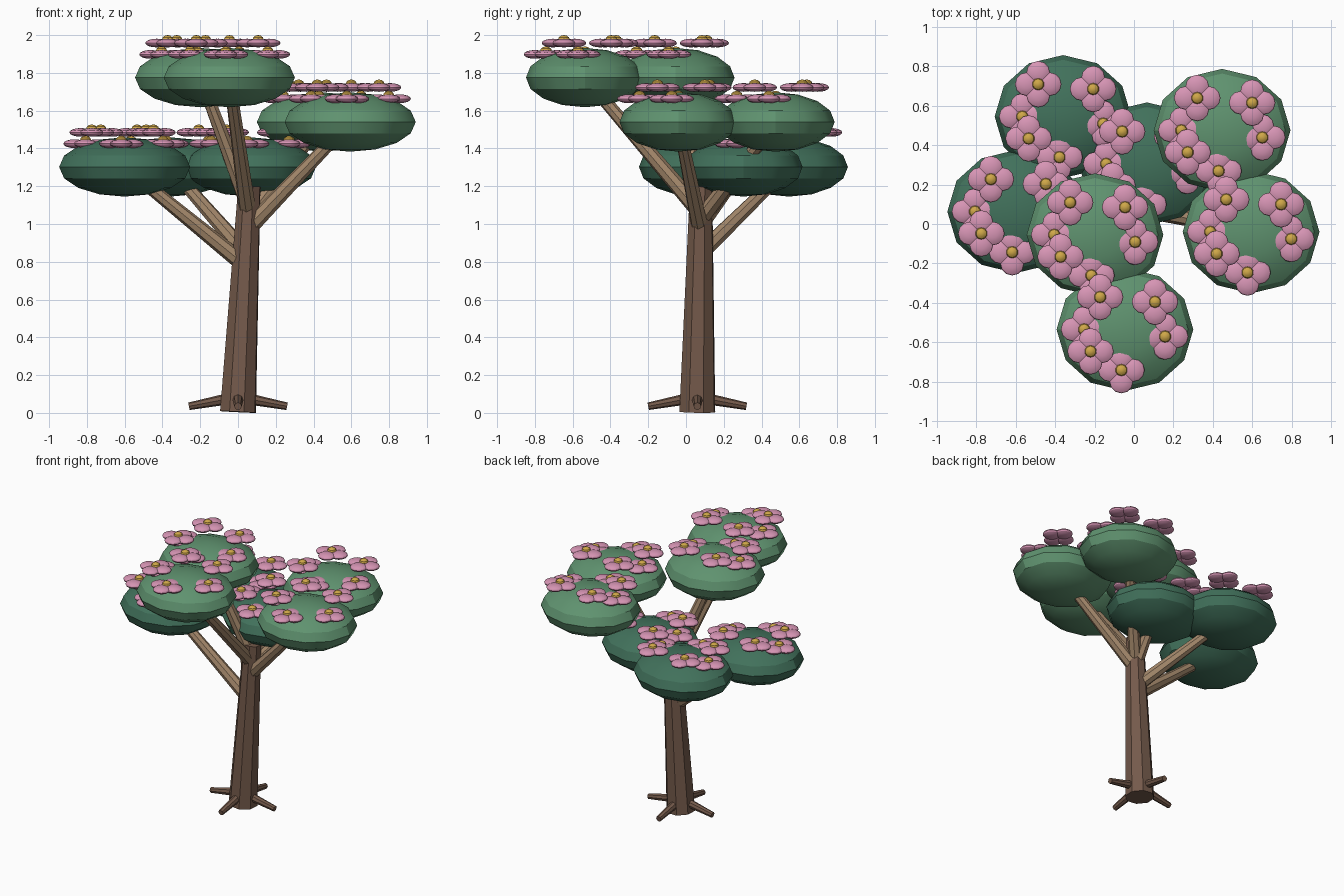
import bpy, math
from mathutils import Vector, Matrix

cube = bpy.data.objects.get("Cube")
if cube:
    bpy.data.objects.remove(cube, do_unlink=True)


def material(name, rgb):
    m = bpy.data.materials.new(name)
    m.use_nodes = True
    color = (*rgb, 1)
    m.diffuse_color = color
    m.node_tree.nodes["Principled BSDF"].inputs["Base Color"].default_value = color
    return m


bark = material("dark_bark", (0.175, 0.102, 0.07))
wood = material("light_wood", (0.37, 0.245, 0.147))
light_green = material("light_green", (0.115, 0.29, 0.16))
dark_green = material("dark_green", (0.053, 0.165, 0.105))
pink = material("pink", (0.68, 0.3, 0.46))
gold = material("gold", (0.62, 0.385, 0.065))


def finish(name, mat, angle):
    obj = bpy.context.object
    obj.name = name
    obj.data.materials.append(mat)
    bpy.ops.object.shade_smooth_by_angle(angle=math.radians(angle))
    return obj


def limb(name, start, end, r1, r2, mat, sides=8):
    """Tapered cylinder between two points."""
    start, end = Vector(start), Vector(end)
    axis = end - start
    bpy.ops.mesh.primitive_cone_add(
        vertices=sides, radius1=r1, radius2=r2, depth=axis.length,
        location=(start + end) / 2, rotation=axis.to_track_quat("Z", "Y").to_euler())
    return finish(name, mat, 25)


def ellipsoid(name, loc, size, mat, segments, rings):
    bpy.ops.mesh.primitive_uv_sphere_add(segments=segments, ring_count=rings,
                                         radius=1, location=loc)
    bpy.context.object.data.transform(Matrix.Diagonal((*size, 1)))
    return finish(name, mat, 30)


# Trunk and four roots
base = Vector((0, 0.06, 0.005))
top = Vector((0.06, 0.08, 1.2))
limb("trunk", base, top, 0.1, 0.062, bark)
for i in range(4):
    a = i * math.pi / 2
    out = Vector((math.cos(a), math.sin(a), 0))
    limb(f"root_{i + 1}", base + out * 0.05 + Vector((0, 0, 0.07)),
         base + out * 0.26 + Vector((0, 0, 0.03)), 0.03, 0.02, bark)

# Flower meshes are made once and shared
petal = ellipsoid("petal", (0, 0, 0), (0.06, 0.06, 0.023), pink, 12, 8).data
heart = ellipsoid("flower_heart", (0, 0, 0), (0.031, 0.031, 0.024), gold, 10, 6).data
for name in ("petal", "flower_heart"):
    bpy.data.objects.remove(bpy.data.objects[name], do_unlink=True)


def place(name, mesh, loc):
    obj = bpy.data.objects.new(name, mesh)
    obj.location = loc
    bpy.context.collection.objects.link(obj)


def flower(name, loc):
    for k in range(4):
        a = k * math.pi / 2
        place(f"{name}_petal_{k + 1}", petal,
              loc + Vector((math.cos(a), math.sin(a), 0)) * 0.058)
    place(f"{name}_heart", heart, loc + Vector((0, 0, 0.018)))


# Crowns: centre, colour and the height where the branch leaves the trunk
crowns = {
    "left_high": ((0.594, -0.04, 1.54), light_green, 0.97),
    "left_back": ((0.447, 0.475, 1.54), light_green, 1.02),
    "top_front": ((-0.046, -0.535, 1.775), light_green, 1.06),
    "top_middle": ((-0.198, -0.055, 1.775), light_green, 1.1),
    "right_low": ((-0.6, 0.063, 1.302), dark_green, 0.78),
    "right_back": ((-0.36, 0.545, 1.302), dark_green, 0.84),
    "back_low": ((0.066, 0.305, 1.302), dark_green, 1.0),
}
for name, (centre, green, height) in crowns.items():
    centre = Vector(centre)
    ellipsoid(f"crown_{name}", centre, (0.347, 0.312, 0.157), green, 12, 8)

    # Branch from the trunk into the crown
    start = base.lerp(top, height / 1.2)
    limb(f"branch_{name}", start, start.lerp(centre, 0.92), 0.046, 0.032, wood)

    # Six flowers spiral around the crown at two alternating heights
    for i in range(6):
        a = math.radians(212.5 + 137.5 * i)
        lift = 0.123 if i % 2 else 0.183
        offset = Vector((0.207 * math.cos(a), 0.207 * math.sin(a), lift))
        flower(f"flower_{name}_{i + 1}", centre + offset)
